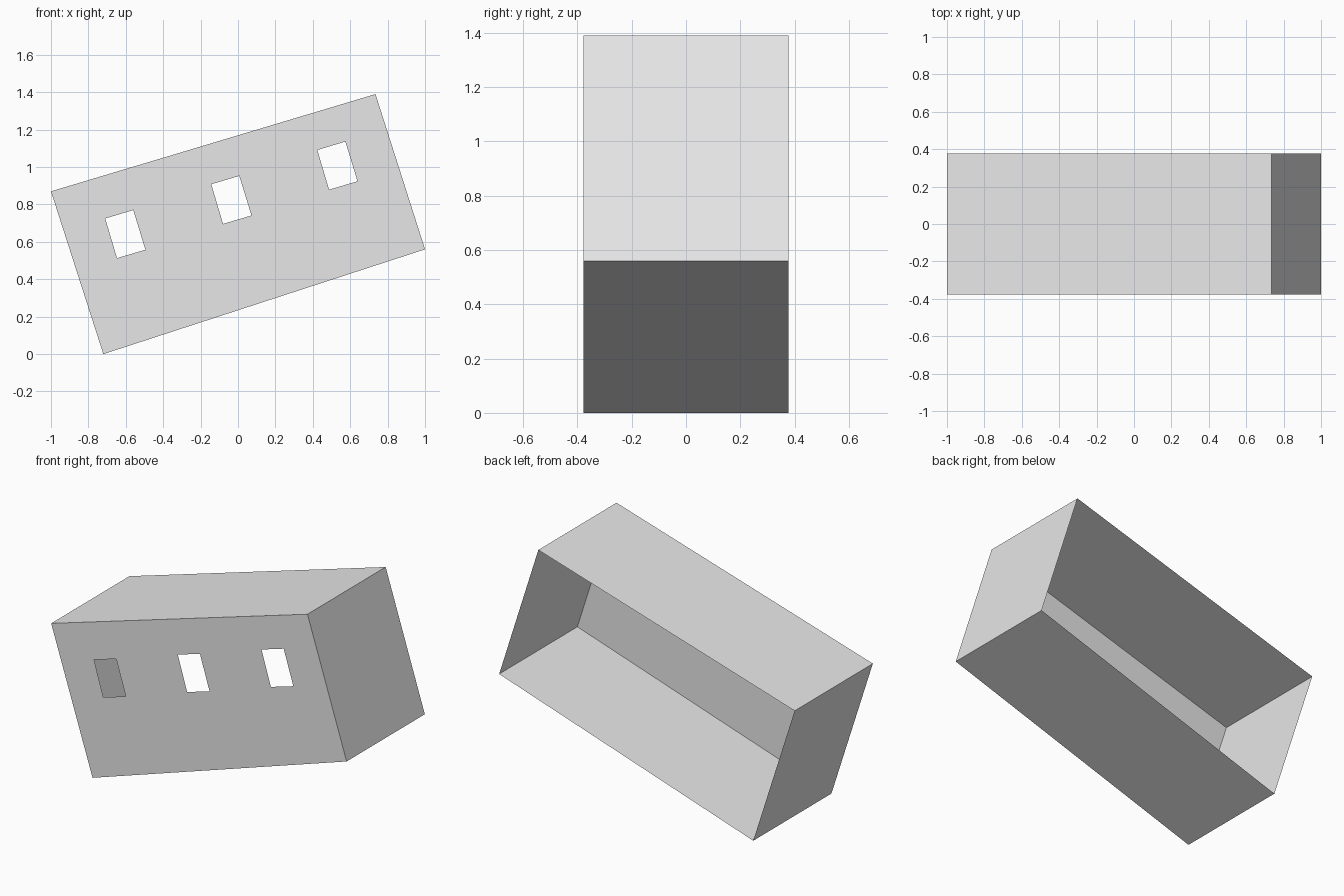
import bpy
import bmesh
from mathutils import Vector

if "Cube" in bpy.data.objects:
    bpy.data.objects.remove(bpy.data.objects["Cube"], do_unlink=True)

HALF_DEPTH = 0.378

# Tilted outline of the shell: bottom left, bottom right, top right, top left
outline = [(-0.72, 0), (1, 0.56), (0.735, 1.39), (-1, 0.87)]

# One window outline, repeated along the slope
window = [(-0.71, 0.725), (-0.56, 0.77), (-0.495, 0.558), (-0.647, 0.513)]
window_step = Vector((0.567, 0.183))

grey = bpy.data.materials.new("plain_grey")
grey.use_nodes = True
colour = (0.8, 0.8, 0.8, 1)
grey.diffuse_color = colour
grey.node_tree.nodes["Principled BSDF"].inputs["Base Color"].default_value = colour


def add_object(name, bm):
    mesh = bpy.data.meshes.new(name)
    bm.to_mesh(mesh)
    bm.free()
    mesh.materials.append(grey)
    obj = bpy.data.objects.new(name, mesh)
    bpy.context.collection.objects.link(obj)


def add_loop(bm, points, y):
    verts = [bm.verts.new((x, y, z)) for x, z in points]
    edges = [bm.edges.new((verts[i], verts[i - 1])) for i in range(len(verts))]
    return verts, edges


# Front wall with three window openings
bm = bmesh.new()
edges = add_loop(bm, outline, -HALF_DEPTH)[1]
for i in range(3):
    hole = [Vector(p) + window_step * i for p in window]
    edges += add_loop(bm, hole, -HALF_DEPTH)[1]
bmesh.ops.triangle_fill(bm, use_beauty=True, use_dissolve=False,
                        edges=edges, normal=(0, -1, 0))
add_object("front_wall", bm)

# Floor, roof and end walls as thin sheets, open at the back
bm = bmesh.new()
front = add_loop(bm, outline, -HALF_DEPTH)[0]
back = add_loop(bm, outline, HALF_DEPTH)[0]
for i in range(4):
    j = (i + 1) % 4
    bm.faces.new((front[j], front[i], back[i], back[j]))
bmesh.ops.recalc_face_normals(bm, faces=bm.faces)
add_object("floor_roof_and_ends", bm)
